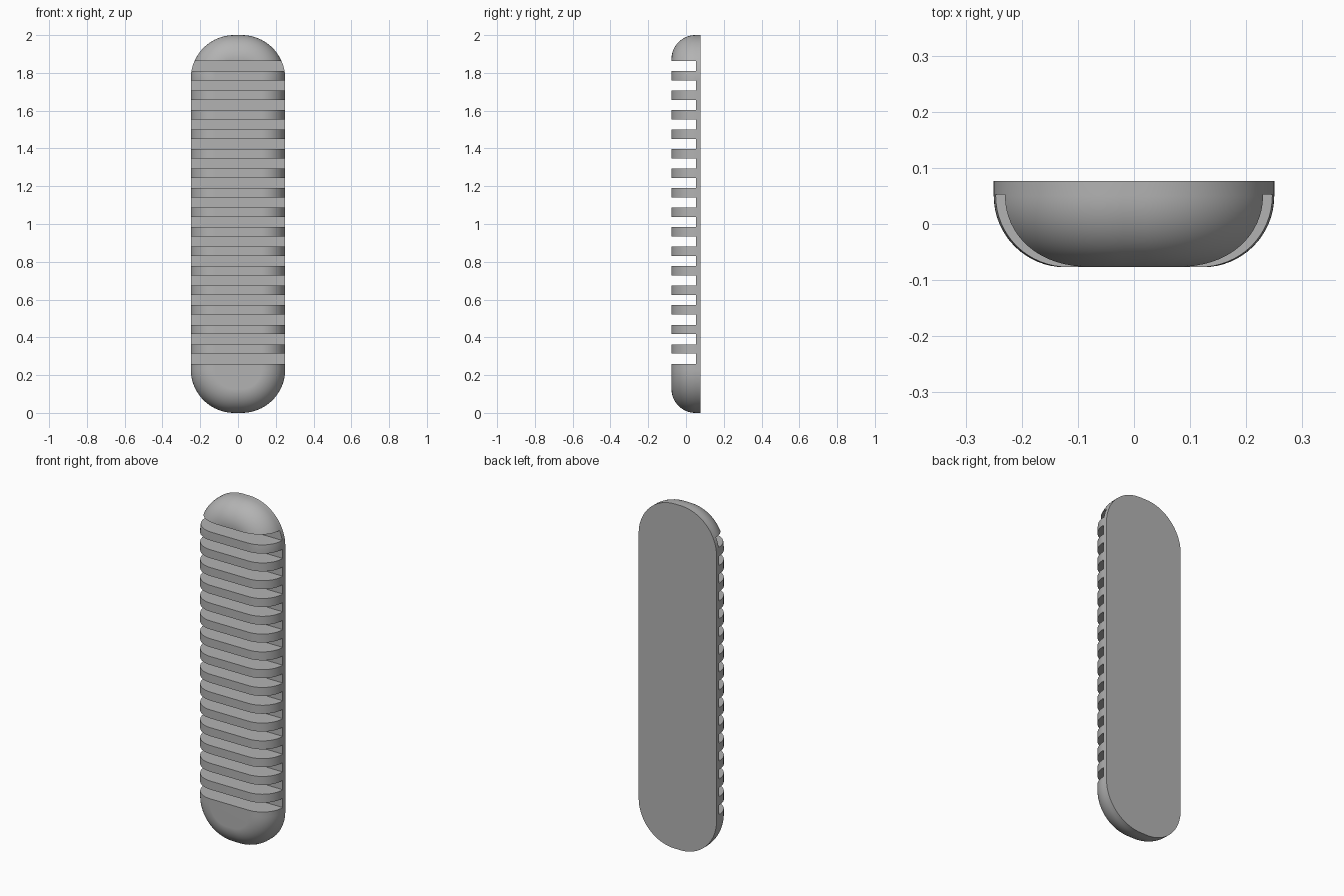
import bpy, bmesh
from math import sin, cos, pi

default = bpy.data.objects.get("Cube")
if default:
    bpy.data.objects.remove(default, do_unlink=True)

HALF_W, HALF_D, HEIGHT = 0.25, 0.077, 2.0
CORNER, ROUND = 0.23, 0.127            # outline corner radius, front edge rounding
SLOTS, PITCH, GAP, FIRST = 16, 0.1033, 0.054, 0.26
FLOOR_Y = 0.053                        # depth reached by the slots

grey = bpy.data.materials.new("plain grey")
grey.use_nodes = True
colour = (0.45, 0.45, 0.45, 1)
grey.diffuse_color = colour
grey.node_tree.nodes["Principled BSDF"].inputs["Base Color"].default_value = colour


def make_object(name, bm):
    bmesh.ops.recalc_face_normals(bm, faces=bm.faces)
    mesh = bpy.data.meshes.new(name)
    bm.to_mesh(mesh)
    bm.free()
    mesh.materials.append(grey)
    obj = bpy.data.objects.new(name, mesh)
    bpy.context.collection.objects.link(obj)
    return obj


def outline(bm, inset, y, steps=20):
    """Upright rounded outline, shrunk evenly by inset."""
    r = CORNER - inset
    cx, cz = HALF_W - CORNER, HEIGHT / 2 - CORNER
    ring = []
    for quarter, (sx, sz) in enumerate([(1, 1), (-1, 1), (-1, -1), (1, -1)]):
        for i in range(steps + 1):
            a = (quarter + i / steps) * pi / 2
            ring.append(bm.verts.new((sx * cx + r * cos(a), y,
                                      HEIGHT / 2 + sz * cz + r * sin(a))))
    return ring


# Pill-shaped body: flat back, short straight rim, rounded front edge
bm = bmesh.new()
rings = [outline(bm, 0, HALF_D)]
ARC = 16
for i in range(ARC + 1):
    a = i / ARC * pi / 2
    rings.append(outline(bm, ROUND * (1 - cos(a)), ROUND - HALF_D - ROUND * sin(a)))
for lower, upper in zip(rings, rings[1:]):
    for i in range(len(lower)):
        j = (i + 1) % len(lower)
        bm.faces.new((lower[i], lower[j], upper[j], upper[i]))
bm.faces.new(rings[0])
bm.faces.new(rings[-1])
body = make_object("ribbed_body", bm)

# Row of straight slots across the front
bm = bmesh.new()
for i in range(SLOTS):
    box = bmesh.ops.create_cube(bm, size=1)["verts"]
    bmesh.ops.scale(bm, vec=(1, 0.4, GAP), verts=box)
    bmesh.ops.translate(bm, vec=(0, FLOOR_Y - 0.2, FIRST + i * PITCH + GAP / 2), verts=box)
cutter = make_object("slot_cutter", bm)
cutter.hide_render = True

cut = body.modifiers.new("slots", "BOOLEAN")
cut.operation, cut.solver, cut.object = "DIFFERENCE", "EXACT", cutter
bpy.ops.object.select_all(action="DESELECT")
body.select_set(True)
bpy.context.view_layer.objects.active = body
bpy.ops.object.modifier_apply(modifier=cut.name)
bpy.data.objects.remove(cutter, do_unlink=True)

# Smooth curves, crisp slot edges
bpy.ops.object.shade_smooth_by_angle(angle=pi / 6)
weighted = body.modifiers.new("weighted normals", "WEIGHTED_NORMAL")
weighted.keep_sharp = True
